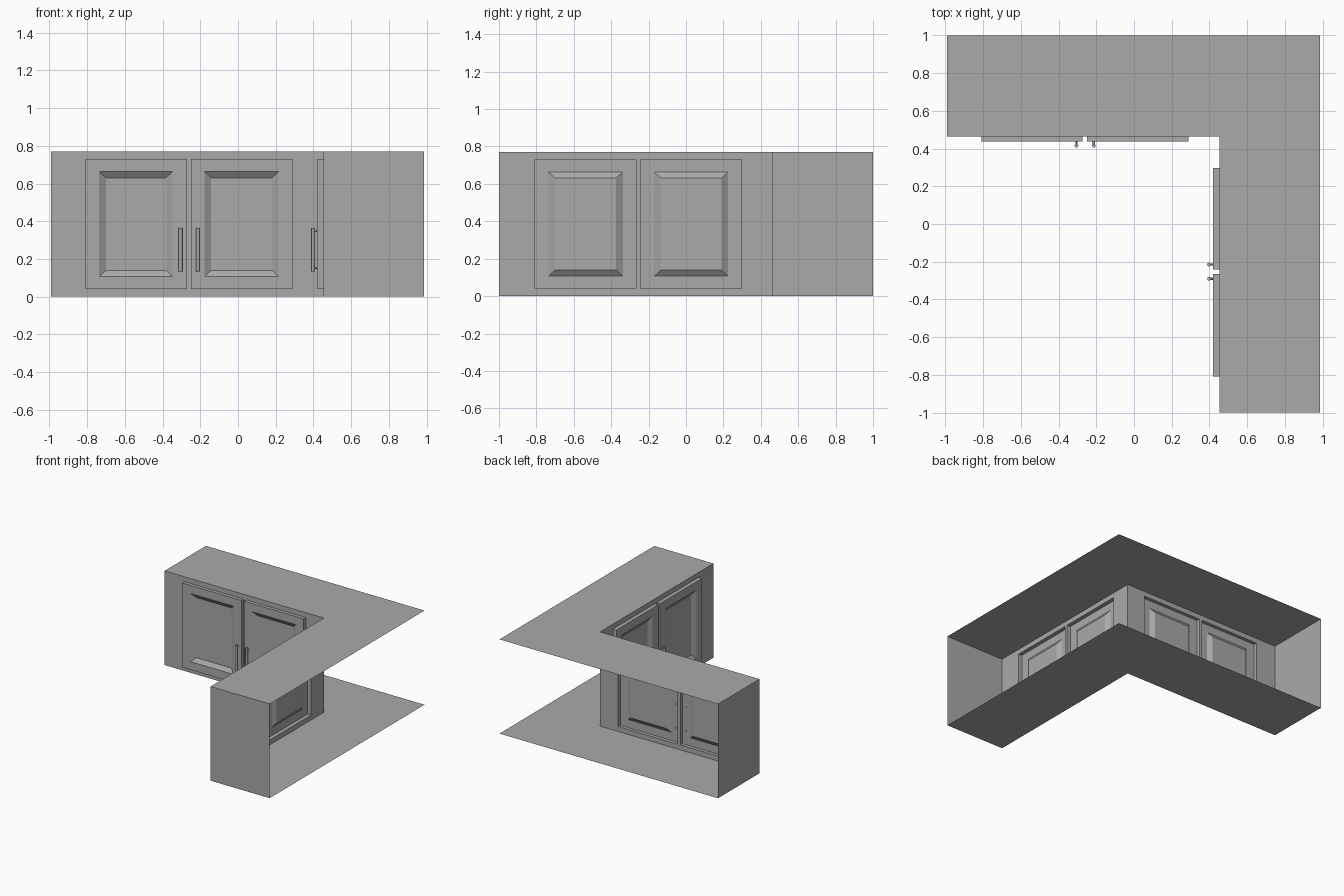
import bpy
import bmesh
from mathutils import Vector, Matrix

cube = bpy.data.objects.get("Cube")
if cube:
    bpy.data.objects.remove(cube, do_unlink=True)

# Main dimensions
X0, X1, Y0, Y1 = -0.99, 0.987, -1.0, 1.0
WALL_X, WALL_Y, H = 0.452, 0.465, 0.77
DOOR_Z = (0.04, 0.73)
HANDLE_Z, HANDLE_LEN = 0.25, 0.23

grey = bpy.data.materials.new("cabinet_grey")
grey.use_nodes = True
grey.diffuse_color = (0.4, 0.4, 0.4, 1)
grey.node_tree.nodes["Principled BSDF"].inputs["Base Color"].default_value = grey.diffuse_color


def finish(bm, name):
    bmesh.ops.remove_doubles(bm, verts=bm.verts, dist=0.0001)
    mesh = bpy.data.meshes.new(name)
    bm.to_mesh(mesh)
    bm.free()
    mesh.materials.append(grey)
    obj = bpy.data.objects.new(name, mesh)
    bpy.context.collection.objects.link(obj)
    return obj


def add_face(bm, points, facing):
    """Add a face whose normal points along the facing vector."""
    face = bm.faces.new([bm.verts.new(p) for p in points])
    face.normal_update()
    if face.normal.dot(Vector(facing)) < 0:
        face.normal_flip()


# Each wing maps (along, out, up) to world space
def back_wing(u, d, z):
    return Vector((u, WALL_Y - d, z))


def side_wing(u, d, z):
    return Vector((WALL_X - d, u, z))


def rect(place, u0, u1, z0, z1, d):
    return [place(u0, d, z0), place(u1, d, z0), place(u1, d, z1), place(u0, d, z1)]


def front_wall(name, place, start, end, doors):
    """Face frame with an opening behind each door."""
    bm = bmesh.new()
    front = place(0, 1, 0) - place(0, 0, 0)
    us = [start] + [u for door in doors for u in door] + [end]
    zs = [0, *DOOR_Z, H]
    for i in range(len(us) - 1):
        for j in range(3):
            if not (i % 2 == 1 and j == 1):
                add_face(bm, rect(place, us[i], us[i + 1], zs[j], zs[j + 1], 0), front)
    finish(bm, name)


def door(name, place, u0, u1, thick):
    """Open-backed door shell with a bevelled recessed panel."""
    bm = bmesh.new()
    front = place(0, 1, 0) - place(0, 0, 0)
    z0, z1 = DOOR_Z
    centre = place((u0 + u1) / 2, 0, (z0 + z1) / 2)
    steps = [(0, 0), (0, thick), (0.072, thick), (0.108, thick - 0.024)]
    rings = [rect(place, u0 + s, u1 - s, z0 + s * 0.92, z1 - s * 0.92, d) for s, d in steps]
    for k in range(3):
        for i in range(4):
            j = (i + 1) % 4
            quad = [rings[k][i], rings[k][j], rings[k + 1][j], rings[k + 1][i]]
            outward = sum(quad, Vector()) / 4 - centre if k == 0 else front
            add_face(bm, quad, outward)
    add_face(bm, rings[3], front)
    finish(bm, name)


def handle(name, place, u, thick):
    """Round upright bar on two posts."""
    bm = bmesh.new()
    front = place(0, 1, 0) - place(0, 0, 0)
    turn = front.to_track_quat('Z', 'Y').to_matrix().to_4x4()
    bmesh.ops.create_cone(bm, cap_ends=True, segments=16, radius1=0.01, radius2=0.01,
                          depth=HANDLE_LEN,
                          matrix=Matrix.Translation(place(u, thick + 0.022, HANDLE_Z)))
    for side in (-1, 1):
        spot = place(u, thick + 0.008, HANDLE_Z + side * 0.098)
        bmesh.ops.create_cone(bm, cap_ends=True, segments=12, radius1=0.006, radius2=0.006,
                              depth=0.024, matrix=Matrix.Translation(spot) @ turn)
    obj = finish(bm, name)
    bpy.ops.object.select_all(action='DESELECT')
    obj.select_set(True)
    bpy.context.view_layer.objects.active = obj
    bpy.ops.object.shade_smooth_by_angle()


# Top and floor panels
outline = [(X0, Y1), (X0, WALL_Y), (WALL_X, WALL_Y), (WALL_X, Y0), (X1, Y0), (X1, Y1)]
for name, z, up in (("top_panel", H, 1), ("floor_panel", 0, -1)):
    bm = bmesh.new()
    add_face(bm, [(x, y, z) for x, y in outline], (0, 0, up))
    finish(bm, name)

# End panels; the sides against the room walls stay open
bm = bmesh.new()
add_face(bm, [(X0, WALL_Y, 0), (X0, Y1, 0), (X0, Y1, H), (X0, WALL_Y, H)], (-1, 0, 0))
finish(bm, "back_wing_end_panel")
bm = bmesh.new()
add_face(bm, [(WALL_X, Y0, 0), (X1, Y0, 0), (X1, Y0, H), (WALL_X, Y0, H)], (0, -1, 0))
finish(bm, "side_wing_end_panel")

# Face frames, doors and handles of both wings
wings = [
    ("back_wing", back_wing, X0, WALL_X, [(-0.808, -0.274), (-0.25, 0.288)], (-0.305, -0.213), 0.028),
    ("side_wing", side_wing, Y0, WALL_Y, [(-0.808, -0.266), (-0.242, 0.297)], (-0.29, -0.215), 0.032),
]
for wing, place, start, end, doors, grips, thick in wings:
    front_wall(wing + "_face_frame", place, start, end, doors)
    for n, ((u0, u1), grip) in enumerate(zip(doors, grips), 1):
        door(f"{wing}_door_{n}", place, u0, u1, thick)
        handle(f"{wing}_handle_{n}", place, grip, thick)
